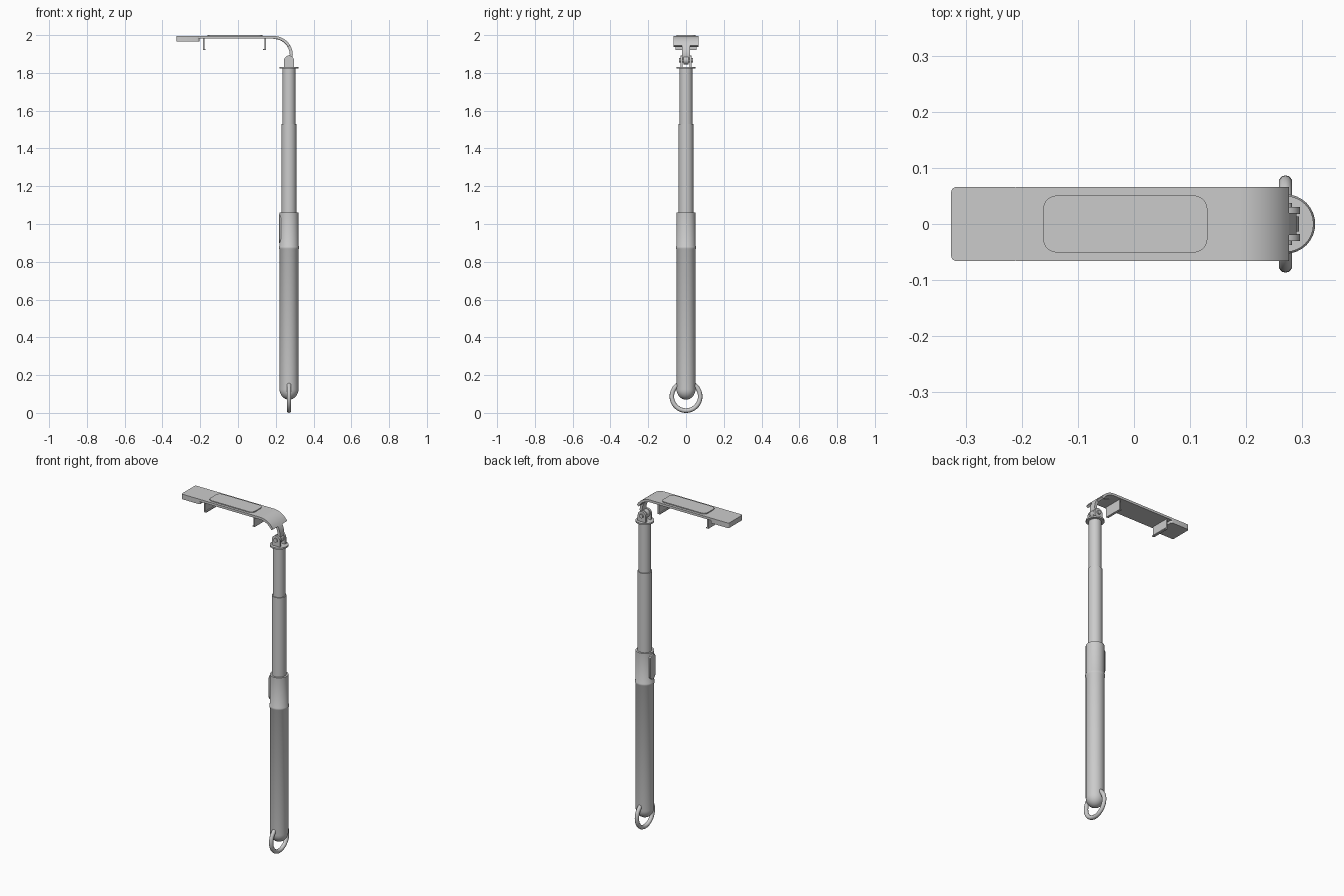
import bpy, bmesh, math
from mathutils import Matrix

if "Cube" in bpy.data.objects:
    bpy.data.objects.remove(bpy.data.objects["Cube"])

POLE_X = 0.27

grey = bpy.data.materials.new("plain grey")
grey.use_nodes = True
grey.diffuse_color = (0.6, 0.6, 0.6, 1)
grey.node_tree.nodes["Principled BSDF"].inputs["Base Color"].default_value = (0.6, 0.6, 0.6, 1)


def finish(name, bm, smooth=True):
    bmesh.ops.recalc_face_normals(bm, faces=bm.faces)
    mesh = bpy.data.meshes.new(name)
    bm.to_mesh(mesh)
    bm.free()
    ob = bpy.data.objects.new(name, mesh)
    bpy.context.collection.objects.link(ob)
    mesh.materials.append(grey)
    if smooth:
        bpy.ops.object.select_all(action="DESELECT")
        ob.select_set(True)
        bpy.context.view_layer.objects.active = ob
        bpy.ops.object.shade_smooth_by_angle(angle=math.radians(35))
    return ob


def lathe(name, profile, sides=32):
    """Turn a (radius, z) profile around the pole axis."""
    bm = bmesh.new()
    verts = [bm.verts.new((POLE_X + r, 0, z)) for r, z in profile]
    edges = [bm.edges.new(pair) for pair in zip(verts, verts[1:])]
    bmesh.ops.spin(bm, geom=verts + edges, cent=(POLE_X, 0, 0), axis=(0, 0, 1),
                   angle=2 * math.pi, steps=sides)
    bmesh.ops.remove_doubles(bm, verts=bm.verts, dist=0.0001)
    return finish(name, bm)


def extrude(name, outline, vector):
    """Extrude a closed outline of 3D points along a vector."""
    bm = bmesh.new()
    face = bm.faces.new([bm.verts.new(p) for p in outline])
    moved = bmesh.ops.extrude_face_region(bm, geom=[face], use_keep_orig=True)["geom"]
    bmesh.ops.translate(bm, vec=vector,
                        verts=[v for v in moved if isinstance(v, bmesh.types.BMVert)])
    return finish(name, bm)


def side_strip(name, path, thick, half_width):
    """Sheet of even thickness following an (x, z) path, as wide as 2 * half_width."""
    upper, lower = [], []
    for i, (x, z) in enumerate(path):
        a, b = path[max(i - 1, 0)], path[min(i + 1, len(path) - 1)]
        dx, dz = b[0] - a[0], b[1] - a[1]
        k = thick / math.hypot(dx, dz)
        upper.append((x, -half_width, z))
        lower.append((x + dz * k, -half_width, z - dx * k))
    return extrude(name, upper + lower[::-1], (0, 2 * half_width, 0))


def rounded(x0, x1, half, r, z, steps=5):
    """Rounded rectangle outline in plan."""
    pts = []
    for cx, cy, start in ((x1 - r, half - r, 0), (x0 + r, half - r, 90),
                          (x0 + r, r - half, 180), (x1 - r, r - half, 270)):
        for i in range(steps + 1):
            a = math.radians(start + 90 * i / steps)
            pts.append((cx + r * math.cos(a), cy + r * math.sin(a), z))
    return pts


def rod(name, radius, y0, y1, x, z, sides=24):
    """Cylinder lying along y."""
    bm = bmesh.new()
    place = Matrix.Translation((x, (y0 + y1) / 2, z)) @ Matrix.Rotation(math.pi / 2, 4, "X")
    bmesh.ops.create_cone(bm, cap_ends=True, segments=sides, radius1=radius,
                          radius2=radius, depth=abs(y1 - y0), matrix=place)
    return finish(name, bm)


# Handle with a domed foot and a grip ridge
dome = [(0.05 * math.sin(t), 0.125 - 0.055 * math.cos(t))
        for t in [i * math.pi / 16 for i in range(9)]]
lathe("handle", dome + [(0.05, 0.865), (0.053, 0.87), (0.053, 0.88), (0.05, 0.885),
                        (0.05, 1.06), (0, 1.06)])

# Telescoping tubes and collar
lathe("middle_tube", [(0, 1.05), (0.039, 1.05), (0.039, 1.53), (0, 1.53)])
lathe("upper_tube", [(0, 1.52), (0.034, 1.52), (0.034, 1.825), (0, 1.825)])
lathe("collar", [(0, 1.822), (0.05, 1.822), (0.05, 1.831), (0, 1.831)])

# Wrist ring
bpy.ops.mesh.primitive_torus_add(location=(POLE_X, 0, 0.087), rotation=(0, math.pi / 2, 0),
                                 major_radius=0.075, minor_radius=0.012,
                                 major_segments=40, minor_segments=10)
ring = bpy.context.object
ring.name = "wrist_ring"
ring.data.materials.append(grey)
bpy.ops.object.shade_smooth_by_angle(angle=math.radians(60))

# Slide button on the side of the handle
button = extrude("button", [(0.217, y, z) for z, y, _ in rounded(0.9, 1.05, 0.025, 0.024, 0)],
                 (0.02, 0, 0))
bevel = button.modifiers.new("soft edge", "BEVEL")
bevel.width = 0.003
bevel.segments = 2

# Tilting hinge: fork cheeks, centre knuckle and pin
for side, label in ((1, "left"), (-1, "right")):
    rod("hinge_cheek_" + label, 0.026, side * 0.018, side * 0.03, POLE_X, 1.866)
    extrude("hinge_foot_" + label, [(POLE_X + dx, side * 0.018, z) for dx, z in
            ((-0.026, 1.83), (0.026, 1.83), (0.026, 1.866), (-0.026, 1.866))],
            (0, side * 0.012, 0))
rod("hinge_knuckle", 0.024, -0.013, 0.013, POLE_X, 1.868)
rod("hinge_pin", 0.012, -0.037, 0.037, POLE_X, 1.866, 12)

# Curved top plate, and the narrow neck carrying on down to the hinge
arc = [(0.19 + 0.1 * math.sin(t), 1.895 + 0.1 * math.cos(t))
       for t in [i * math.pi / 24 for i in range(13)]]
side_strip("top_plate", [(-0.21, 1.995)] + arc[:9], 0.014, 0.066)
side_strip("neck", arc + [(0.288, 1.88), (0.28, 1.865)], 0.016, 0.02)

# End block, raised pad and gripping hooks
extrude("end_block", rounded(-0.326, -0.205, 0.066, 0.01, 1.965), (0, 0, 0.03))
extrude("pad", rounded(-0.162, 0.131, 0.051, 0.025, 1.993), (0, 0, 0.007))
for x, d, label in ((-0.185, 1, "outer"), (0.147, -1, "inner")):
    hook = [(0, 1.983), (0, 1.92), (0.014, 1.92), (0.014, 1.926), (0.007, 1.926), (0.007, 1.983)]
    extrude("hook_" + label, [(x + d * dx, -0.055, z) for dx, z in hook], (0, 0.11, 0))
